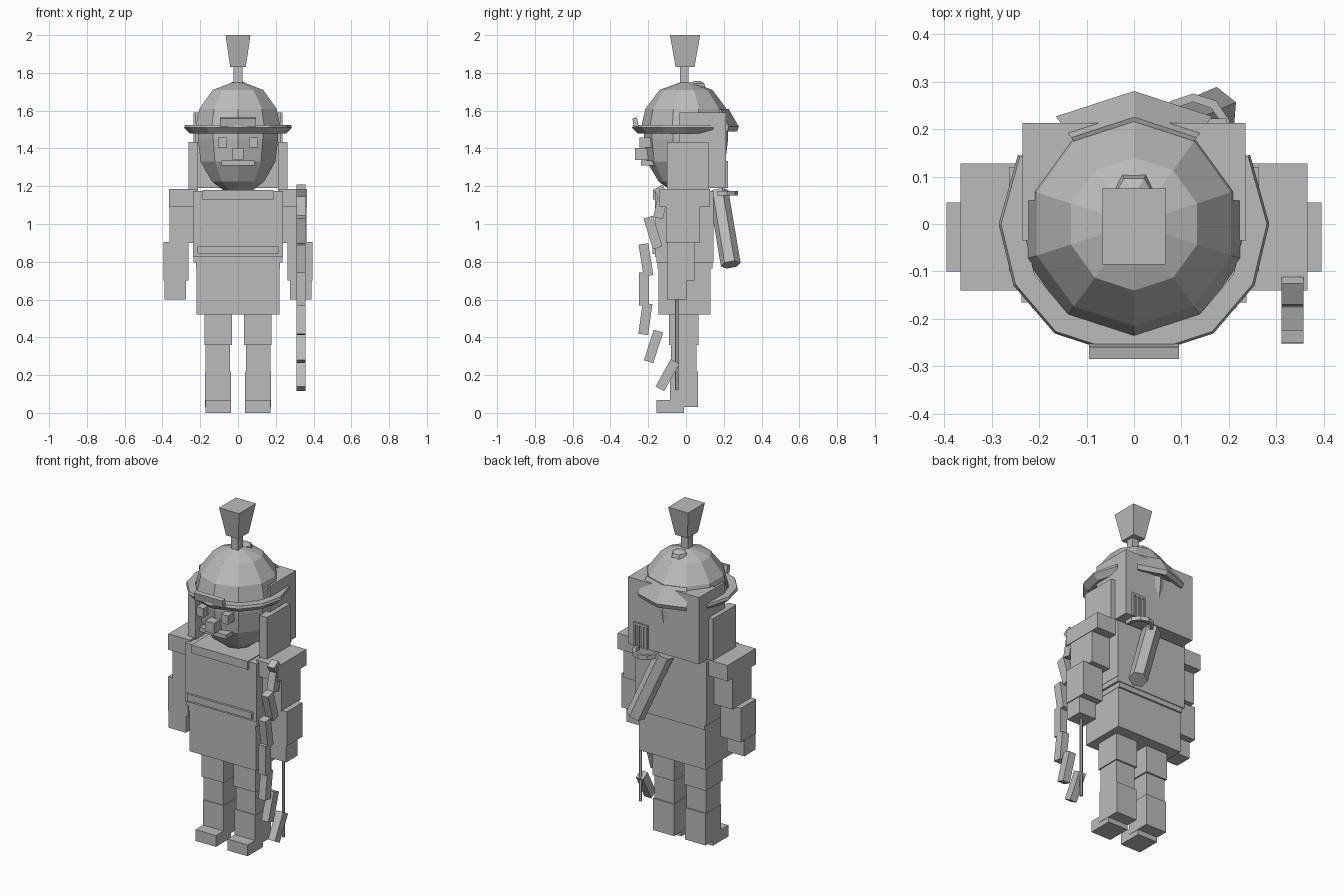
import bpy, bmesh, math
from mathutils import Vector, Matrix

if "Cube" in bpy.data.objects:
    bpy.data.objects.remove(bpy.data.objects["Cube"])

mat = bpy.data.materials.new("plain grey")
mat.diffuse_color = (0.5, 0.5, 0.5, 1)
mat.use_nodes = True
mat.node_tree.nodes["Principled BSDF"].inputs["Base Color"].default_value = mat.diffuse_color


def finish(name, bm):
    bmesh.ops.recalc_face_normals(bm, faces=bm.faces)
    me = bpy.data.meshes.new(name)
    bm.to_mesh(me)
    bm.free()
    ob = bpy.data.objects.new(name, me)
    me.materials.append(mat)
    bpy.context.collection.objects.link(ob)
    return ob


def box(name, x, y, z, tilt=0, bottom=1):
    """Box from (min, max) ranges; tilt turns about x, bottom scales the lower end."""
    bm = bmesh.new()
    bmesh.ops.create_cube(bm, size=1)
    c = Vector([sum(r) / 2 for r in (x, y, z)])
    for v in bm.verts:
        s = bottom if v.co.z < 0 else 1
        v.co = Vector((v.co.x * (x[1] - x[0]) * s, v.co.y * (y[1] - y[0]) * s,
                       v.co.z * (z[1] - z[0])))
    bmesh.ops.rotate(bm, verts=bm.verts, matrix=Matrix.Rotation(math.radians(tilt), 3, 'X'))
    bmesh.ops.translate(bm, verts=bm.verts, vec=c)
    return finish(name, bm)


def pair(name, x, y, z, **kw):
    """The same box on the left and on the right."""
    box("left_" + name, x, y, z, **kw)
    box("right_" + name, (-x[1], -x[0]), y, z, **kw)


def lathe(name, profile, angles, loop=False, center=(0, 0)):
    """Sweep an (r, z) profile through angles; loop closes the profile for arcs."""
    bm = bmesh.new()
    rings = [[bm.verts.new((center[0] + r * math.cos(math.radians(a)),
                            center[1] + r * math.sin(math.radians(a)), z))
              for r, z in profile] for a in angles]
    n, m = len(rings), len(profile)
    for i in range(n - 1 if loop else n):
        a, b = rings[i], rings[(i + 1) % n]
        for j in range(m if loop else m - 1):
            k = (j + 1) % m
            bm.faces.new((a[j], b[j], b[k], a[k]))
    if loop:
        bm.faces.new(rings[0])
        bm.faces.new(rings[-1])
    else:
        bm.faces.new([r[0] for r in rings])
        bm.faces.new([r[-1] for r in rings])
    return finish(name, bm)


def rod(name, a, b, r, sides):
    a, b = Vector(a), Vector(b)
    bm = bmesh.new()
    bmesh.ops.create_cone(bm, cap_ends=True, segments=sides, radius1=r, radius2=r,
                          depth=(b - a).length)
    q = (b - a).to_track_quat('Z', 'Y').to_matrix().to_4x4()
    bmesh.ops.transform(bm, verts=bm.verts, matrix=Matrix.Translation((a + b) / 2) @ q)
    return finish(name, bm)


# Head, helmet dome, brim and flared neck guard: ten sides, a corner to the front
ten = [90 + 36 * k for k in range(10)]
lathe("head", [(.07, 1.17), (.145, 1.225), (.208, 1.33), (.223, 1.45), (.223, 1.51)], ten)
lathe("helmet_dome", [(.24, 1.5), (.215, 1.61), (.14, 1.71), (.03, 1.75)], ten)
lathe("helmet_brim", [(.235, 1.48), (.255, 1.48), (.285, 1.51), (.28, 1.525), (.235, 1.525)],
      [149 + a for a in (0, 31, 58, 85, 121, 157, 184, 211, 242)], loop=True)
lathe("neck_guard", [(.2, 1.6), (.225, 1.61), (.28, 1.515), (.27, 1.49), (.255, 1.49)],
      [54, 90, 126], loop=True)
lathe("crown_knob", [(.05, 1.72), (.042, 1.745), (.02, 1.757)], range(0, 360, 60), center=(0, .06))
box("front_plate", (-.095, .095), (-.28, -.255), (1.515, 1.562), tilt=10)

# Plume on its stem
box("plume_stem", (-.023, .023), (-.033, .013), (1.72, 1.84))
box("plume", (-.066, .066), (-.085, .075), (1.83, 2), bottom=.62)

# Face
pair("eye", (.058, .105), (-.245, -.18), (1.405, 1.458))
box("nose", (-.03, .03), (-.27, -.19), (1.34, 1.403))
box("mouth", (-.088, .088), (-.238, -.17), (1.31, 1.336))

# Head cloth: back slab, thin sides and hanging side flaps
box("back_cloth", (-.235, .235), (.05, .213), (1.19, 1.59))
pair("cloth_side", (.222, .236), (-.035, .06), (1.19, 1.59))
pair("side_flap", (.213, .263), (-.1, .12), (1.17, 1.435))

# Torso, chest trim, belt and skirt
box("torso", (-.237, .237), (-.165, .145), (.825, 1.175))
box("collar", (-.187, .187), (-.175, .1), (1.13, 1.18))
box("belt", (-.215, .215), (-.178, .12), (.84, .88))
box("waist", (-.235, .235), (-.155, .145), (.795, .825))
box("hip", (-.222, .222), (-.15, .14), (.765, .8))
box("skirt", (-.22, .22), (-.145, .13), (.522, .77))

# Arms
pair("shoulder", (.22, .365), (-.14, .127), (1.09, 1.185))
pair("upper_arm", (.23, .362), (-.105, .075), (.9, 1.1))
pair("forearm", (.262, .395), (-.1, .045), (.7, .905))
pair("hand", (.275, .39), (-.1, .005), (.6, .705))

# Legs
pair("thigh", (.033, .178), (-.09, .065), (.36, .53))
pair("knee", (.042, .172), (-.08, .055), (.21, .37))
pair("shin", (.036, .174), (-.085, .063), (.03, .22))
pair("foot", (.038, .172), (-.155, -.01), (0, .068))

# Chain of flat links: (y, z, length, tilt)
for i, (y, z, length, tilt) in enumerate([
        (-.13, 1.165, .07, 30), (-.135, 1.09, .12, -12), (-.175, .955, .17, 17),
        (-.212, .81, .17, 9), (-.223, .655, .175, 0), (-.215, .497, .165, -8),
        (-.172, .352, .17, -18), (-.098, .2, .165, -29)]):
    box(f"chain_link_{i + 1}", (.311, .357), (y - .026, y + .026),
        (z - length / 2, z + length / 2), tilt=tilt)
rod("hanging_cord", (.335, -.048, .12), (.335, -.048, .62), .009, 6)

# Quiver with half ring and small prongs behind the shoulder
rod("quiver", (.02, .172, 1.17), (.17, .237, .785), .053, 6)
lathe("quiver_ring", [(.062, 1.15), (.08, 1.15), (.08, 1.175), (.062, 1.175)],
      [-20 + 36.7 * k for k in range(7)], loop=True, center=(.125, .195))
for i in range(4):
    x = .1 + i * .028
    box(f"prong_{i + 1}", (x, x + .011), (.2, .222), (1.19, 1.33))
box("prong_bar", (.1, .195), (.2, .222), (1.318, 1.333))
